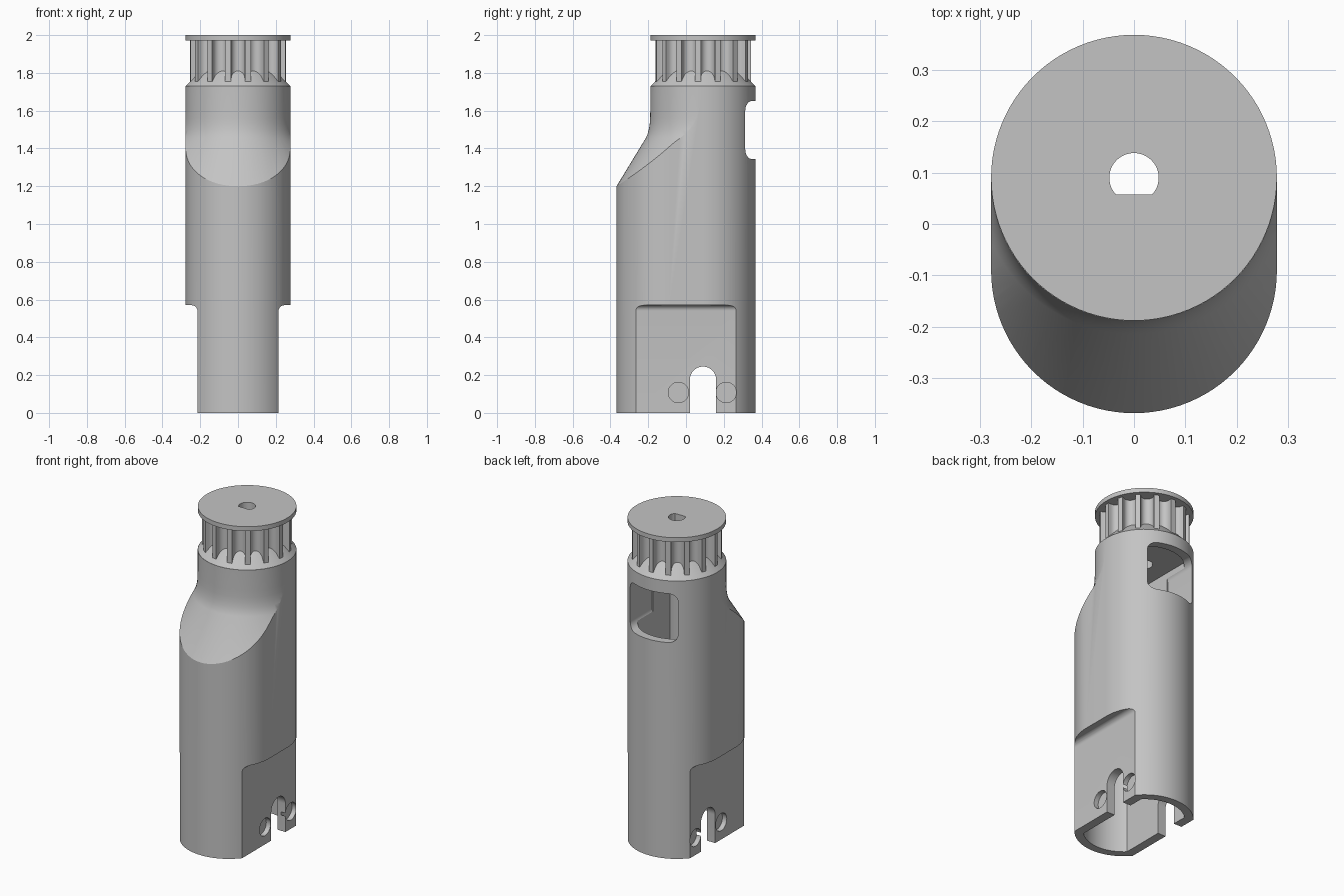
import bpy, bmesh
from math import sin, cos, pi, radians

cube = bpy.data.objects.get("Cube")
if cube:
    bpy.data.objects.remove(cube, do_unlink=True)

AXIS_Y = 0.09      # centre line of the shaft, pulley and upper barrel
R = 0.278          # barrel radius

grey = bpy.data.materials.new("plain grey")
grey.use_nodes = True
GREY = (0.55, 0.55, 0.55, 1)
grey.diffuse_color = GREY
grey.node_tree.nodes["Principled BSDF"].inputs["Base Color"].default_value = GREY


def finish(name, bm):
    bmesh.ops.remove_doubles(bm, verts=bm.verts, dist=1e-6)
    bmesh.ops.recalc_face_normals(bm, faces=bm.faces)
    mesh = bpy.data.meshes.new(name)
    bm.to_mesh(mesh)
    bm.free()
    mesh.materials.append(grey)
    ob = bpy.data.objects.new(name, mesh)
    bpy.context.collection.objects.link(ob)
    return ob


def prism(name, outline, lo, hi, axis="z"):
    """Extrude a 2D outline along an axis."""
    place = {"x": lambda a, b, h: (h, a, b),
             "y": lambda a, b, h: (a, h, b),
             "z": lambda a, b, h: (a, b, h)}[axis]
    bm = bmesh.new()
    face = bm.faces.new([bm.verts.new(place(a, b, lo)) for a, b in outline])
    top = bmesh.ops.extrude_face_region(bm, geom=[face])["geom"]
    shift = place(0, 0, hi - lo)
    bmesh.ops.translate(bm, vec=shift, verts=[v for v in top if isinstance(v, bmesh.types.BMVert)])
    return finish(name, bm)


def lathe(name, profile, steps=96):
    """Revolve (radius, z) points about the shaft line."""
    bm = bmesh.new()
    rings = []
    for r, z in profile:
        rings.append([bm.verts.new((r * cos(2 * pi * i / steps),
                                    AXIS_Y + r * sin(2 * pi * i / steps), z)) for i in range(steps)])
    for low, high in zip(rings, rings[1:]):
        for i in range(steps):
            j = (i + 1) % steps
            bm.faces.new((low[i], low[j], high[j], high[i]))
    bm.faces.new(rings[0])
    bm.faces.new(rings[-1])
    return finish(name, bm)


def arc(cx, cy, r, start, end, n=24):
    return [(cx + r * cos(radians(start + (end - start) * i / n)),
             cy + r * sin(radians(start + (end - start) * i / n))) for i in range(n + 1)]


def circle(cx, cy, r, n=40):
    return arc(cx, cy, r, 0, 360, n)[:-1]


def clamp(points, limit):
    return [(max(-limit, min(limit, x)), y) for x, y in points]


def stadium(r):
    return arc(0, AXIS_Y, r, 0, 180, 48) + arc(0, -AXIS_Y, r, 180, 360, 48)


def boolean(target, tool, operation="DIFFERENCE", keep=False):
    mod = target.modifiers.new("cut", "BOOLEAN")
    mod.object, mod.operation, mod.solver = tool, operation, "EXACT"
    bpy.context.view_layer.objects.active = target
    bpy.ops.object.modifier_apply(modifier=mod.name)
    if not keep:
        bpy.data.objects.remove(tool, do_unlink=True)


# Barrel: oval column trimmed by a flared cone that blends into the round neck
body = prism("body", stadium(R), 0, 1.73)
flare = [(0.6, -0.1), (0.6, 1.0), (0.519, 1.1), (0.458, 1.2), (0.304, 1.453), (0.294, 1.475),
         (0.287, 1.5), (0.282, 1.53), (0.28, 1.56), (0.279, 1.6), (0.279, 1.8)]
boolean(body, lathe("flare", flare), "INTERSECT")

# Side flats with a filleted shoulder
for s in (-1, 1):
    shoulder = [(0.215, -0.1), (0.4, -0.1), (0.4, 0.57)] + arc(0.245, 0.54, 0.03, 90, 180, 8)
    boolean(body, prism("flat", [(s * x, z) for x, z in shoulder], -0.5, 0.5, "y"))

# Hollow interior with flat sides
boolean(body, prism("lower_cavity", clamp(stadium(0.228), 0.16), -0.1, 1.12))
boolean(body, prism("upper_cavity", clamp(circle(0, AXIS_Y, 0.227, 96), 0.159), 1.0, 1.66))

# Arched slot through both flats and a blind hole on either side of it
slot = [(AXIS_Y - 0.07, -0.1), (AXIS_Y + 0.07, -0.1)] + arc(AXIS_Y, 0.175, 0.07, 0, 180)
boolean(body, prism("slot", slot, -0.5, 0.5, "x"))
for s in (-1, 1):
    for y in (-0.04, 0.213):
        ends = sorted((s * 0.185, s * 0.3))
        boolean(body, prism("blind_hole", circle(y, 0.108, 0.054), *ends, "x"))

# Rounded window in the back
c, w = 0.05, 0.165
window = (arc(w - c, 1.65 - c, c, 0, 90, 8) + arc(c - w, 1.65 - c, c, 90, 180, 8)
          + arc(c - w, 1.345 + c, c, 180, 270, 8) + arc(w - c, 1.345 + c, c, 270, 360, 8))
boolean(body, prism("window", window, 0.1, 0.5, "y"))

# Toothed pulley: sloping collar, round-grooved gear and flat rim
TEETH = 15
gear = []
for k in range(TEETH):
    mid = -pi / 2 + 2 * pi * k / TEETH
    groove = [(-0.038, 0.252)] + [(x, y) for x, y in arc(0, 0.235, 0.036, 180, 360, 12)] + [(0.038, 0.252)]
    for across, out in groove:
        gear.append((out * cos(mid) - across * sin(mid),
                     AXIS_Y + out * sin(mid) + across * cos(mid)))
collar = lathe("pulley_collar", [(R, 1.73), (0.19, 1.82)])
teeth = prism("pulley_teeth", gear, 1.73, 1.975)
rim = lathe("pulley_rim", [(R, 1.972), (R, 2.0)])

# D-shaped shaft bore through everything at the top
bore = prism("shaft_bore", arc(0, AXIS_Y, 0.048, -43, 223, 40), 1.5, 2.1)
for part in (body, collar, teeth, rim):
    boolean(part, bore, keep=True)
bpy.data.objects.remove(bore, do_unlink=True)

# Smooth curved walls, crisp edges
bpy.ops.object.select_all(action="DESELECT")
for part in (body, collar, teeth, rim):
    part.select_set(True)
    bpy.context.view_layer.objects.active = part
bpy.ops.object.shade_smooth_by_angle(angle=radians(28))
